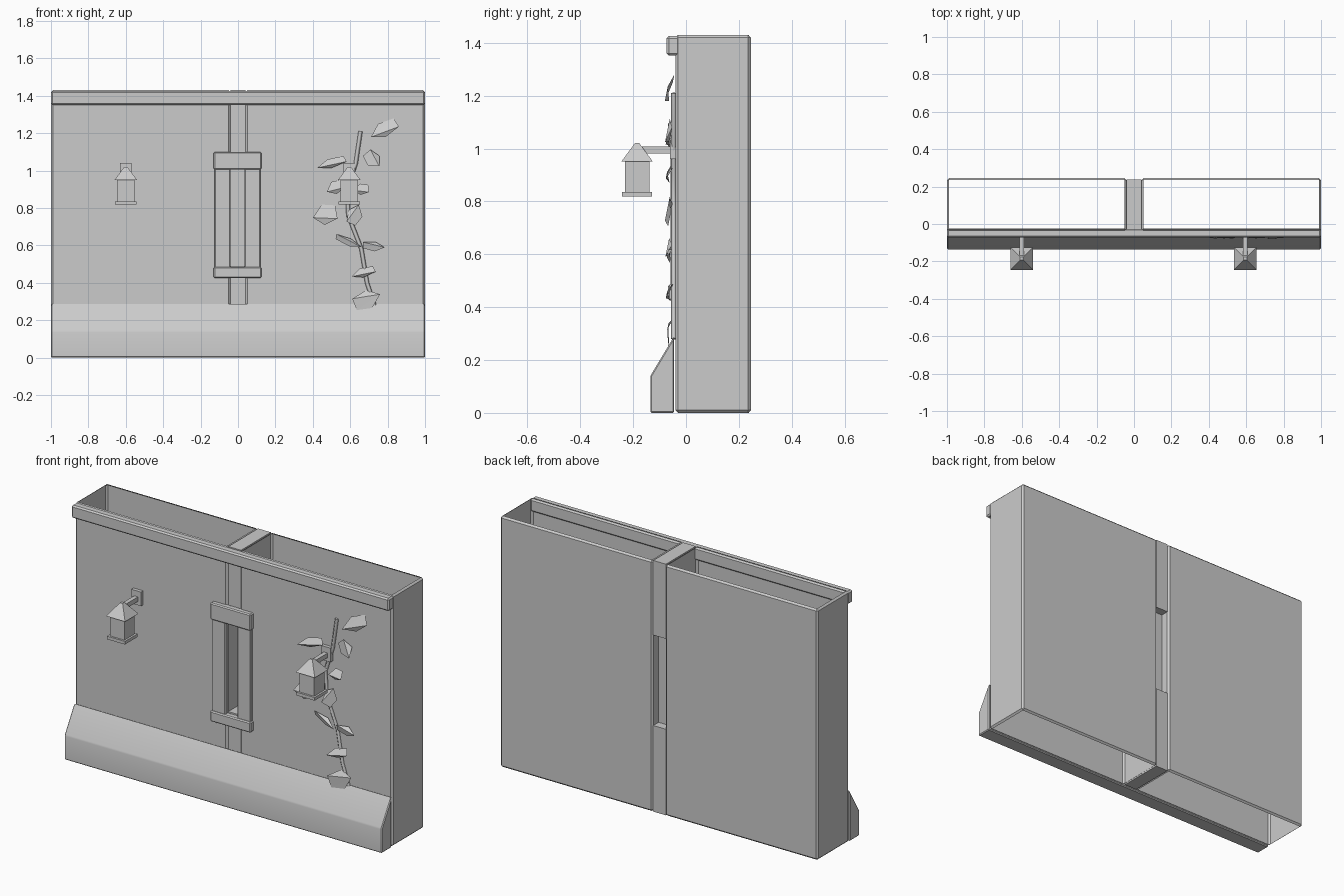
import bpy, bmesh, math
from mathutils import Vector, Matrix

cube = bpy.data.objects.get("Cube")
if cube:
    bpy.data.objects.remove(cube, do_unlink=True)

# Single stone grey
stone = bpy.data.materials.new("stone_grey")
stone.use_nodes = True
stone.diffuse_color = (0.6, 0.6, 0.6, 1)
stone.node_tree.nodes["Principled BSDF"].inputs["Base Color"].default_value = stone.diffuse_color


def finish(name, bm):
    bmesh.ops.recalc_face_normals(bm, faces=bm.faces)
    mesh = bpy.data.meshes.new(name)
    bm.to_mesh(mesh)
    bm.free()
    mesh.materials.append(stone)
    ob = bpy.data.objects.new(name, mesh)
    bpy.context.collection.objects.link(ob)
    return ob


def bevel_all(bm, width):
    if width:
        bmesh.ops.bevel(bm, geom=bm.edges[:], offset=width, segments=1,
                        affect='EDGES', clamp_overlap=True)


def box(name, x, y, z, bevel=0.0, hollow=False):
    """Box from (low, high) ranges; hollow removes its top and bottom."""
    bm = bmesh.new()
    bmesh.ops.create_cube(bm, size=1)
    for v in bm.verts:
        v.co = Vector([r[0] if c < 0 else r[1] for c, r in zip(v.co, (x, y, z))])
    bevel_all(bm, bevel)
    if hollow:
        bm.normal_update()
        caps = [f for f in bm.faces if abs(f.normal.z) > 0.99]
        bmesh.ops.delete(bm, geom=caps, context='FACES')
    return finish(name, bm)


def extrude_x(name, profile, half, bevel):
    """Extrude a (y, z) profile along x."""
    bm = bmesh.new()
    face = bm.faces.new([bm.verts.new((-half, y, z)) for y, z in profile])
    out = bmesh.ops.extrude_face_region(bm, geom=[face])
    moved = [g for g in out["geom"] if isinstance(g, bmesh.types.BMVert)]
    bmesh.ops.translate(bm, verts=moved, vec=(2 * half, 0, 0))
    bevel_all(bm, bevel)
    return finish(name, bm)


# Hollow wall halves
for side, x in (("right", (-1, -0.04)), ("left", (0.04, 1))):
    box(side + "_wall", x, (-0.04, 0.245), (0, 1.43), 0.01, hollow=True)

# Centre fill above and below the slit, with a recessed back panel
fill = (-0.04, 0.04)
box("upper_fill", fill, (-0.03, 0.238), (1.005, 1.43))
box("lower_fill", fill, (-0.03, 0.238), (0, 0.49))
box("slit_panel", fill, (0.17, 0.19), (0.49, 1.005))

# Coping strip and sloped plinth
box("coping", (-1, 1), (-0.073, -0.025), (1.352, 1.425), 0.008)
plinth = extrude_x("plinth", [(-0.045, 0), (-0.135, 0), (-0.135, 0.14), (-0.045, 0.29)],
                   1, 0.005)
bpy.context.view_layer.objects.active = plinth
plinth.select_set(True)
bpy.ops.object.shade_smooth_by_angle(angle=math.radians(35))
plinth.select_set(False)

# Slit frame
box("frame_lintel", (-0.13, 0.125), (-0.068, -0.03), (1.005, 1.1), 0.006)
box("frame_sill", (-0.13, 0.125), (-0.068, -0.03), (0.425, 0.485), 0.006)
for side, x in (("right", (-0.125, -0.04)), ("left", (0.035, 0.12))):
    box(side + "_jamb", x, (-0.058, -0.03), (0.48, 1.01), 0.005)

# Wall lanterns
for side, cx in (("right", -0.6), ("left", 0.595)):
    cy = -0.185

    def span(centre, half):
        return (centre - half, centre + half)

    box(side + "_lantern_plate", span(cx, 0.03), (-0.06, -0.04), (0.96, 1.04))
    box(side + "_lantern_arm", span(cx, 0.012), (cy, -0.05), (0.982, 1.008))
    box(side + "_lantern_body", span(cx, 0.046), span(cy, 0.046), (0.83, 0.955))
    box(side + "_lantern_base", span(cx, 0.057), span(cy, 0.057), (0.818, 0.836))
    bm = bmesh.new()
    bmesh.ops.create_cone(bm, cap_ends=True, segments=4, radius1=0.06 * math.sqrt(2),
                          radius2=0.012, depth=0.07,
                          matrix=Matrix.Translation((cx, cy, 0.985))
                          @ Matrix.Rotation(math.pi / 4, 4, 'Z'))
    finish(side + "_lantern_roof", bm)

# Climbing stem
curve = bpy.data.curves.new("vine_stem", 'CURVE')
curve.dimensions = '3D'
curve.bevel_depth = 0.011
curve.bevel_resolution = 0
path = [(0.655, 1.21), (0.63, 1.04), (0.585, 0.9), (0.59, 0.76), (0.66, 0.58), (0.69, 0.4), (0.73, 0.28)]
spline = curve.splines.new('POLY')
spline.points.add(len(path) - 1)
for p, (x, z) in zip(spline.points, path):
    p.co = (x, -0.046, z, 1)
curve.use_fill_caps = True
curve.materials.append(stone)
bpy.context.collection.objects.link(bpy.data.objects.new("vine_stem", curve))

# Leaves: centre x, centre z, length, width, angle in degrees
leaves = [(0.78, 1.22, 0.16, 0.08, 25), (0.5, 1.04, 0.16, 0.05, 15),
          (0.72, 1.06, 0.1, 0.08, 125), (0.66, 0.9, 0.08, 0.06, 0),
          (0.52, 0.91, 0.1, 0.07, 20), (0.465, 0.765, 0.13, 0.11, 5),
          (0.625, 0.765, 0.11, 0.08, 240), (0.59, 0.62, 0.15, 0.04, 155),
          (0.725, 0.595, 0.12, 0.05, 170), (0.67, 0.455, 0.13, 0.05, 15),
          (0.69, 0.31, 0.15, 0.1, 195)]
outline = [(-0.5, -0.1), (-0.1, 0.5), (0.45, 0.4), (0.5, -0.25), (-0.05, -0.5)]
for i, (x, z, length, width, angle) in enumerate(leaves):
    bm = bmesh.new()
    turn = Matrix.Rotation(-math.radians(angle), 3, 'Y')
    verts = []
    for u, w in outline:
        p = turn @ Vector((u * length, 0, w * width))
        # lower edges lean out from the wall, folded along the middle
        y = -0.064 + 0.2 * p.z + (0.008 if abs(w) > 0.3 else -0.008)
        verts.append(bm.verts.new((x + p.x, y, z + p.z)))
    tip, *rest = verts
    for a, b in zip(rest, rest[1:]):
        bm.faces.new((tip, a, b))
    finish(f"leaf_{i + 1}", bm)
